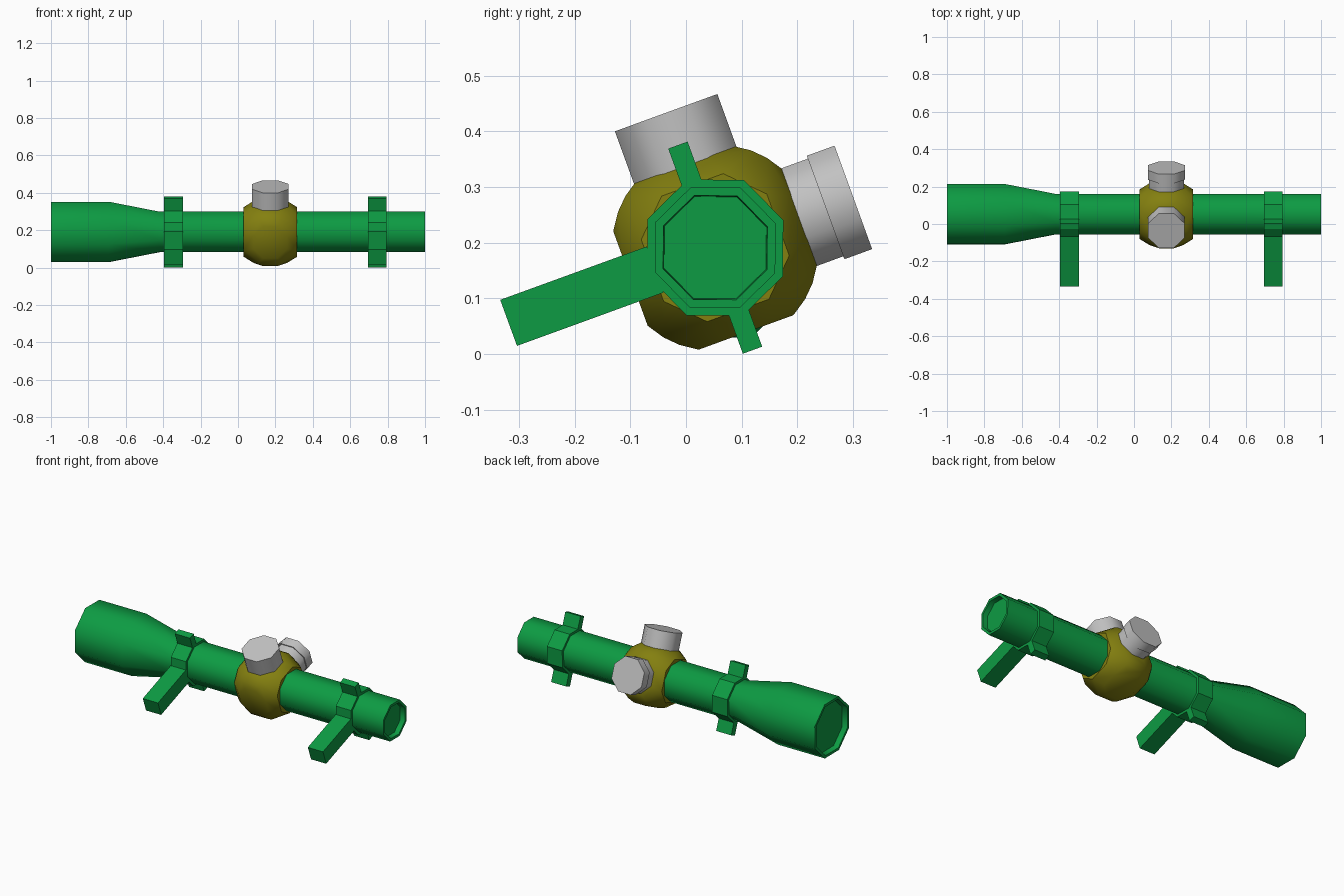
import bpy, bmesh
from math import cos, sin, pi, radians
from mathutils import Matrix, Vector

cube = bpy.data.objects.get("Cube")
if cube:
    bpy.data.objects.remove(cube, do_unlink=True)

# The sight lies along x and is rolled about its own axis
ROLL = Matrix.Translation((0, 0.0525, 0.191)) @ Matrix.Rotation(radians(20), 4, 'X')
MID_X = 0.173
X, Y, Z = range(3)


def material(name, color):
    m = bpy.data.materials.new(name)
    m.use_nodes = True
    m.diffuse_color = (*color, 1)
    m.node_tree.nodes["Principled BSDF"].inputs["Base Color"].default_value = (*color, 1)
    return m


GREEN = material("green", (0.004, 0.33, 0.056))
OLIVE = material("olive yellow", (0.23, 0.215, 0.005))
GREY = material("light grey", (0.54, 0.54, 0.54))


def finish(bm, name, mat, smooth=None):
    bmesh.ops.recalc_face_normals(bm, faces=bm.faces)
    mesh = bpy.data.meshes.new(name)
    bm.to_mesh(mesh)
    bm.free()
    mesh.materials.append(mat)
    ob = bpy.data.objects.new(name, mesh)
    bpy.context.collection.objects.link(ob)
    ob.matrix_world = ROLL
    if smooth:
        bpy.ops.object.select_all(action='DESELECT')
        ob.select_set(True)
        bpy.context.view_layer.objects.active = ob
        bpy.ops.object.shade_smooth_by_angle(angle=radians(smooth))
    return ob


def ring(axis, d, r, turn, center=(0, 0, 0)):
    """Eight points around an axis, at distance d along it."""
    pts = []
    for k in range(8):
        a = radians(turn) + k * pi / 4
        p = Vector(center)
        p[axis] += d
        p[(axis + 1) % 3] += r * cos(a)
        p[(axis + 2) % 3] += r * sin(a)
        pts.append(p)
    return pts


def lathe(name, mat, axis, profile, turn, center=(0, 0, 0), smooth=None):
    """Eight-sided turned part from (distance, radius) pairs, capped at both ends."""
    bm = bmesh.new()
    rings = [[bm.verts.new(p) for p in ring(axis, d, r, turn, center)] for d, r in profile]
    for a, b in zip(rings, rings[1:]):
        for k in range(8):
            n = (k + 1) % 8
            bm.faces.new((a[k], a[n], b[n], b[k]))
    bm.faces.new(rings[0])
    bm.faces.new(rings[-1])
    return finish(bm, name, mat, smooth)


def box(name, mat, center, size):
    bm = bmesh.new()
    bmesh.ops.create_cube(bm, size=1, matrix=Matrix.Translation(center) @ Matrix.Diagonal((*size, 1)))
    return finish(bm, name, mat)


# Main tube with flared front bell and recessed ends
lathe("main_tube", GREEN, X, [
    (-0.97, 0.152), (-1, 0.158), (-1, 0.174), (-0.69, 0.174), (-0.42, 0.117),
    (1, 0.117), (1, 0.101), (0.97, 0.099)], 2, smooth=50)

# Two mounting clamps: collar, tabs above and below, and arm
for label, x in (("front", -0.345), ("rear", 0.745)):
    lathe(label + "_collar", GREEN, X, [(-0.05, 0.132), (0.05, 0.132)], 2, (x, 0, 0))
    for side, s in (("upper", 1), ("lower", -1)):
        box(f"{label}_{side}_tab", GREEN, (x, 0, s * 0.156), (0.1, 0.037, 0.08))
    box(label + "_mount_arm", GREEN, (x, -0.255, 0), (0.1, 0.28, 0.088))

# Rounded centre housing: hull of two crossing chamfered drums
bm = bmesh.new()
for axis in (Y, Z):
    for s in (-1, 1):
        for d, r in ((0.162, 0.098), (0.12, 0.154)):
            for p in ring(axis, s * d, r, 22.5, (MID_X, 0, 0)):
                bm.verts.new(p)
hull = bmesh.ops.convex_hull(bm, input=bm.verts[:])
loose = {g for g in hull["geom_interior"] + hull["geom_unused"] if isinstance(g, bmesh.types.BMVert)}
bmesh.ops.delete(bm, geom=list(loose), context='VERTS')
bmesh.ops.dissolve_limit(bm, angle_limit=radians(2), verts=bm.verts[:], edges=bm.edges[:])
finish(bm, "centre_housing", OLIVE, smooth=38)

# Adjustment knobs
lathe("top_knob", GREY, Z, [(0.1, 0.106), (0.258, 0.106)], 22.5, (MID_X, 0, 0), 50)
lathe("side_knob", GREY, Y, [(0.1, 0.101), (0.211, 0.101), (0.211, 0.107), (0.264, 0.107)],
      22.5, (MID_X, 0, 0), 50)
